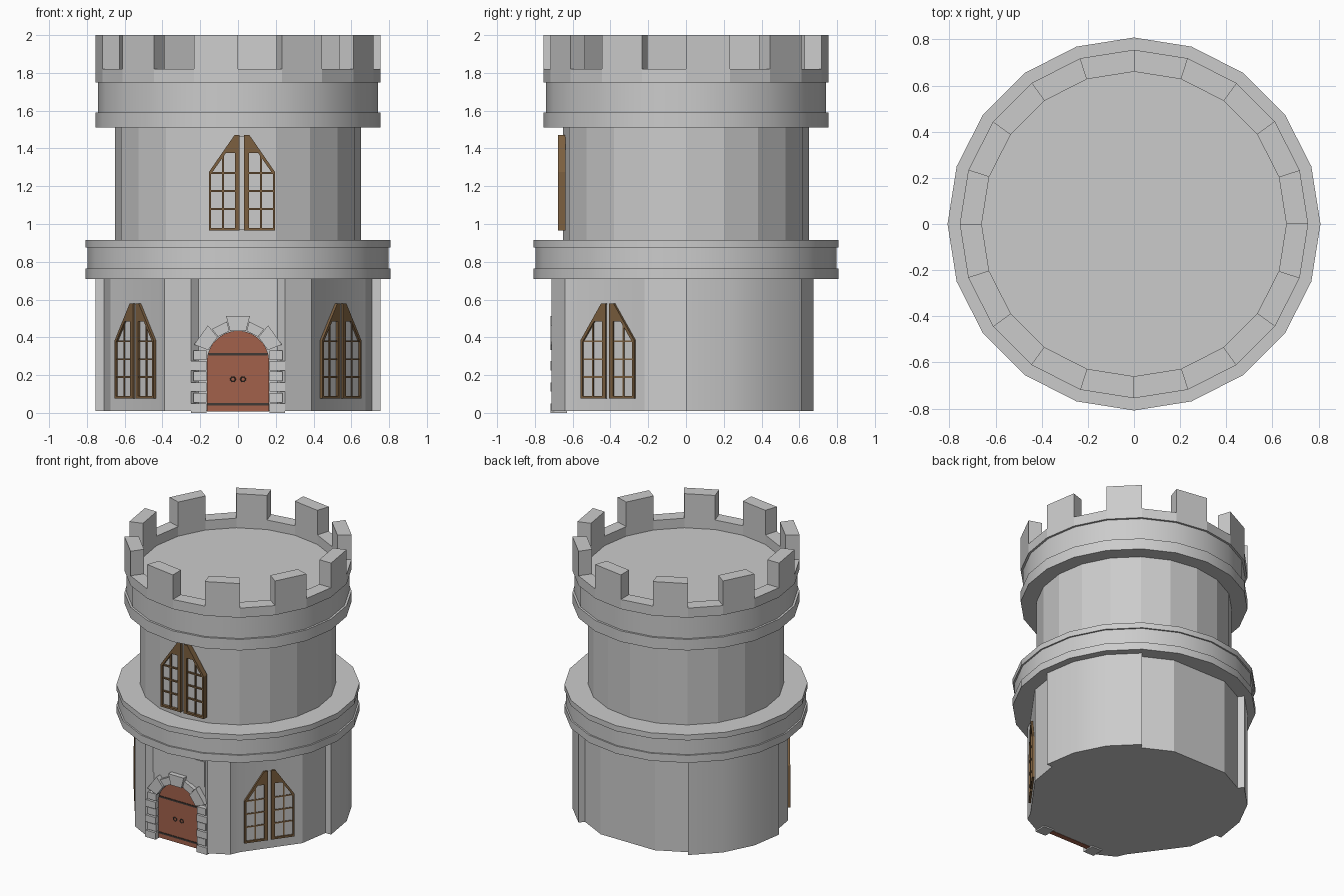
import bpy, bmesh
from math import sin, cos, radians, pi
from mathutils import Matrix

if "Cube" in bpy.data.objects:
    bpy.data.objects.remove(bpy.data.objects["Cube"])

def material(name, rgb):
    m = bpy.data.materials.new(name)
    m.diffuse_color = (*rgb, 1)
    m.use_nodes = True
    m.node_tree.nodes["Principled BSDF"].inputs["Base Color"].default_value = m.diffuse_color
    return m

WOOD = material("dark_wood", (0.2, 0.115, 0.05))
RED = material("door_wood", (0.36, 0.12, 0.07))
IRON = material("iron", (0.05, 0.04, 0.035))

def prism(bm, pts, d0, d1):
    lo = [bm.verts.new((u, v, d0)) for u, v in pts]
    hi = [bm.verts.new((u, v, d1)) for u, v in pts]
    bm.faces.new(lo[::-1])
    bm.faces.new(hi)
    n = len(pts)
    for i in range(n):
        j = (i + 1) % n
        bm.faces.new((lo[i], lo[j], hi[j], hi[i]))

def rect(u0, u1, v0, v1):
    return [(u0, v0), (u1, v0), (u1, v1), (u0, v1)]

def make(name, parts, mat=None, matrix=None, smooth=0):
    """parts: list of (outline, start depth, end depth)"""
    bm = bmesh.new()
    for p in parts:
        prism(bm, *p)
    bmesh.ops.recalc_face_normals(bm, faces=bm.faces)
    if matrix:
        bm.transform(matrix)
    me = bpy.data.meshes.new(name)
    bm.to_mesh(me)
    bm.free()
    ob = bpy.data.objects.new(name, me)
    bpy.context.collection.objects.link(ob)
    if mat:
        me.materials.append(mat)
    if smooth:
        bpy.ops.object.select_all(action='DESELECT')
        ob.select_set(True)
        bpy.context.view_layer.objects.active = ob
        bpy.ops.object.shade_smooth_by_angle(angle=radians(smooth))
    return ob

def pol(r, deg):
    return (r * cos(radians(deg)), r * sin(radians(deg)))

def ring(r):
    return [pol(r, 18 * i) for i in range(20)]

def facade(deg, shift=0, z=0):
    # local u = sideways, v = up, w = outward from the tower axis
    a = radians(deg)
    return Matrix(((-sin(a), 0, cos(a), -sin(a) * shift),
                   (cos(a), 0, sin(a), cos(a) * shift),
                   (0, 1, 0, z), (0, 0, 0, 1)))

# ground storey: thick rear quarters, flat bays for the door, windows and back
half = [(0.21, -0.675), (0.25, -0.712), (0.388, -0.64), (0.417, -0.574),
        pol(0.71, -18), (0.71, 0)]
half += [pol(0.755, a) for a in (0, 18, 36, 54)] + [pol(0.71, 54), pol(0.71, 72)]
make("ground_storey", [(half + [(-x, y) for x, y in reversed(half)], 0.01, 0.715)], smooth=20)

# upper storey and banded mouldings
make("upper_storey", [(ring(0.65), 0.9, 1.52)])
make("lower_moulding", [(ring(0.808), 0.71, 0.765), (ring(0.797), 0.765, 0.875),
                        (ring(0.808), 0.875, 0.915)], smooth=20)
make("upper_moulding", [(ring(0.755), 1.51, 1.59), (ring(0.74), 1.59, 1.75)], smooth=20)

# parapet wall and ten merlons
def sector(i):
    a, b = 18 * i, 18 * i + 18
    return [pol(0.66, a), pol(0.755, a), pol(0.755, b), pol(0.66, b)]

bm = bmesh.new()
loops = [[bm.verts.new((x, y, z)) for x, y in ring(r)]
         for r, z in ((0.66, 1.75), (0.755, 1.75), (0.755, 1.82), (0.66, 1.82))]
for k in range(4):
    a, b = loops[k], loops[(k + 1) % 4]
    for i in range(20):
        j = (i + 1) % 20
        bm.faces.new((a[i], a[j], b[j], b[i]))
bmesh.ops.recalc_face_normals(bm, faces=bm.faces)
me = bpy.data.meshes.new("parapet")
bm.to_mesh(me)
bm.free()
bpy.context.collection.objects.link(bpy.data.objects.new("parapet", me))
make("merlons", [(sector(i), 1.82, 2.0) for i in range(0, 20, 2)])

# pointed double-leaf windows
def window(name, deg, shift, z, w0, w1, glass):
    g, bars = 0.012, []
    for s in (1, -1):
        def add(pts, d=w1):
            bars.append(([(s * u, v) for u, v in pts], w0, d))
        add(rect(g, 0.036, 0, 0.41))
        add(rect(0.036, 0.163, 0, 0.014))
        add(rect(0.163, 0.175, 0, 0.31))
        add([(0.163, 0.30), (0.175, 0.31), (0.106, 0.41), (0.086, 0.41)])
        add([(g, 0.41), (0.106, 0.41), (0.04, 0.505), (g, 0.505)])
        add(rect(0.096, 0.105, 0.014, 0.41), w1 - 0.006)
        for v in (0.11, 0.205, 0.30):
            add(rect(0.036, 0.163, v, v + 0.009), w1 - 0.006)
    m = facade(deg, shift, z)
    make(name + "_frame", bars, WOOD, m)
    pane = [(-0.17, 0.005), (0.17, 0.005), (0.17, 0.305), (0.036, 0.5), (-0.036, 0.5), (-0.17, 0.305)]
    make(name + "_glass", [(pane, w0, glass)], None, m)

window("upper_window", -90, 0.021, 0.965, 0.637, 0.677, 0.658)
window("right_window", -36, -0.014, 0.075, 0.647, 0.69, 0.679)
window("left_window", 216, 0.014, 0.075, 0.647, 0.69, 0.679)

# arched door with straps and ring handles
front = facade(-90)
spring = 0.27
arch = [(-0.165, 0.008), (0.165, 0.008)]
arch += [(0.165 * cos(pi * i / 14), spring + 0.165 * sin(pi * i / 14)) for i in range(15)]
make("door", [(arch, 0.65, 0.688)], RED, front)
make("door_straps", [(rect(-0.162, 0.162, 0.04, 0.052), 0.66, 0.692),
                     (rect(-0.157, 0.157, 0.305, 0.317), 0.66, 0.692)], IRON, front)
for s, n in ((-1, "left"), (1, "right")):
    bpy.ops.mesh.primitive_torus_add(location=(0.027 * s, -0.692, 0.178), rotation=(pi / 2, 0, 0),
                                     major_radius=0.013, minor_radius=0.003,
                                     major_segments=12, minor_segments=6)
    bpy.context.object.name = n + "_door_handle"
    bpy.context.object.data.materials.append(IRON)

# stone door surround: alternating jamb blocks and wedge stones
stones = []
for s in (-1, 1):
    for i in range(6):
        u = 0.25 if i % 2 == 0 else 0.235
        pts = rect(0.166, u, i * 0.056, i * 0.056 + 0.05)
        stones.append(([(s * a, b) for a, b in pts], 0.63, 0.718 if i % 2 == 0 else 0.71))

def wedge(mid, width, r0, r1):
    out = []
    for r, d in ((r0, -width), (r1, -width), (r1, width), (r0, width)):
        x, y = pol(r, mid + d)
        out.append((x, y + spring))
    return out

for k, mid in enumerate((36, 63, 90, 117, 144)):
    big = k % 2 == 0
    stones.append((wedge(mid, 14.5 if big else 11.5, 0.17, 0.25 if big else 0.222),
                   0.63, 0.718 if big else 0.706))
make("door_surround", stones, None, front)
make("door_lintel", [(rect(-0.21, 0.205, 0.47, 0.655), 0.65, 0.682)], None, front)
